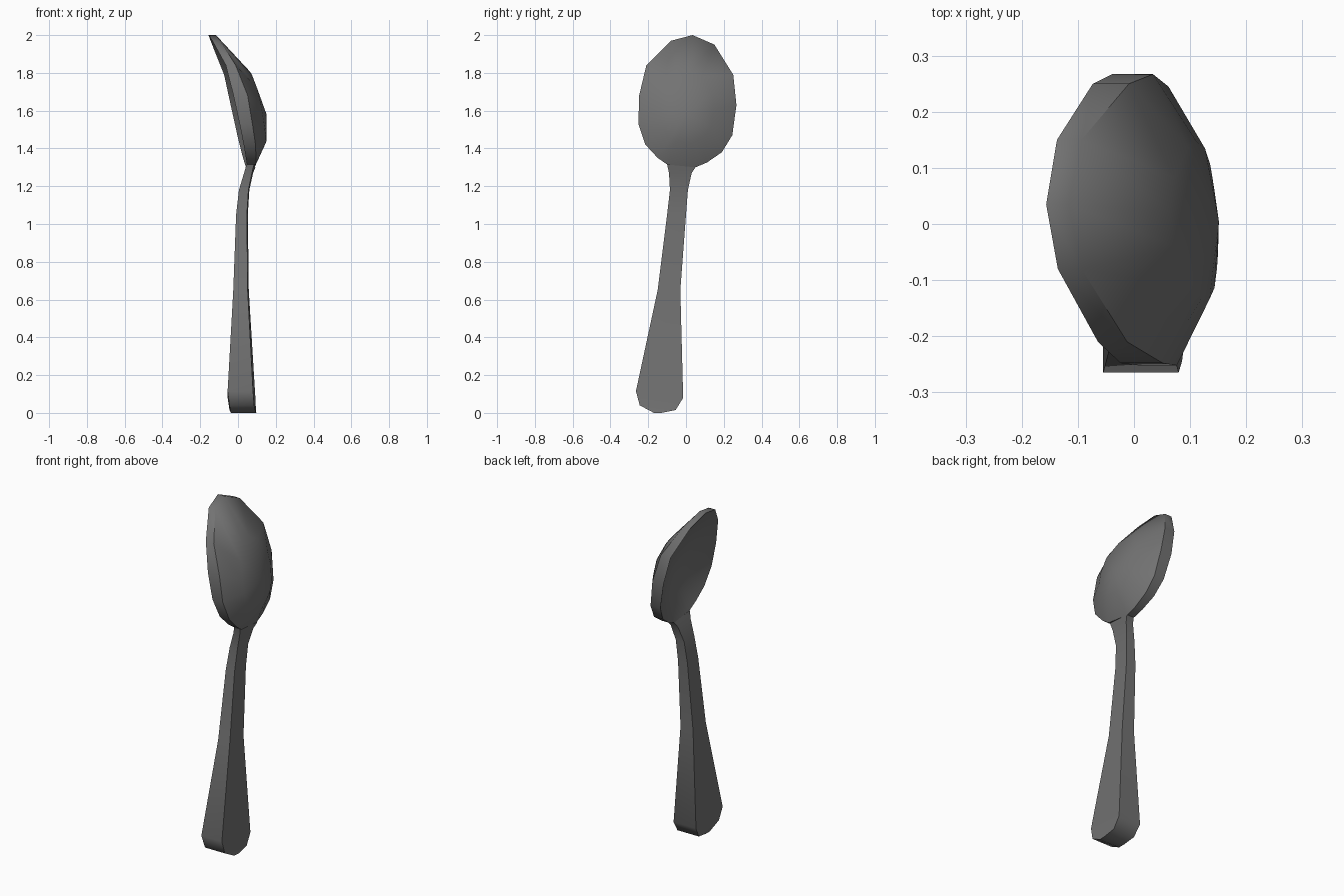
import bpy, bmesh, math

cube = bpy.data.objects.get("Cube")
if cube:
    bpy.data.objects.remove(cube, do_unlink=True)

metal = bpy.data.materials.new("dark grey metal")
metal.use_nodes = True
COLOUR = (0.17, 0.17, 0.17, 1)
metal.diffuse_color = COLOUR
metal.node_tree.nodes["Principled BSDF"].inputs["Base Color"].default_value = COLOUR


def finish(name, bm):
    """Turn a bmesh into a smooth object with sharp creases."""
    bmesh.ops.recalc_face_normals(bm, faces=bm.faces)
    mesh = bpy.data.meshes.new(name)
    bm.to_mesh(mesh)
    bm.free()
    mesh.materials.append(metal)
    mesh.shade_smooth()
    mesh.set_sharp_from_angle(angle=math.radians(52))
    obj = bpy.data.objects.new(name, mesh)
    bpy.context.collection.objects.link(obj)


def bridge(bm, a, b):
    for i in range(len(a)):
        j = (i + 1) % len(a)
        bm.faces.new((a[i], a[j], b[j], b[i]))


def lerp_table(table, z):
    """Piecewise linear lookup in (z, value) pairs."""
    for (z0, v0), (z1, v1) in zip(table, table[1:]):
        if z <= z1:
            break
    return v0 + (v1 - v0) * (z - z0) / (z1 - z0)


# Bowl: rim outline (y, z), with the lean of its two edges
RIM = [(.05, 1.3), (.11, 1.325), (.19, 1.38), (.245, 1.47), (.267, 1.63),
       (.25, 1.79), (.15, 1.95), (.035, 2.0), (-.08, 1.97), (-.21, 1.84),
       (-.248, 1.68), (-.252, 1.53), (-.215, 1.42), (-.15, 1.35), (-.1, 1.315)]
INNER = [(1.3, .045), (1.65, -.03), (1.83, -.07), (2.0, -.155)]
OUTER = [(1.3, .09), (1.4, .085), (1.69, .037), (1.8, 0), (2.0, -.115)]
CY, CZ = .005, 1.58
TWIST = .05


def bowl_ring(bm, edge, bulge, scale):
    ring = []
    for y, z in RIM:
        zz = CZ + (z - CZ) * scale
        yy = CY + (y - CY) * scale
        # follow the rim's lean, then swell toward the middle
        x = lerp_table(edge, zz) + bulge * (1 - scale ** 2) - TWIST * (yy - CY)
        ring.append(bm.verts.new((x, yy, zz)))
    return ring


# Dished shell: hollow inside, rounded outside
bm = bmesh.new()
sides = []
for edge, bulge in ((INNER, .09), (OUTER, .096)):
    rim = bowl_ring(bm, edge, bulge, 1)
    middle = bowl_ring(bm, edge, bulge, .54)
    bridge(bm, rim, middle)
    centre = bm.verts.new((lerp_table(edge, CZ) + bulge, CY, CZ))
    for i in range(len(middle)):
        bm.faces.new((middle[i], middle[(i + 1) % len(middle)], centre))
    sides.append(rim)
bridge(bm, *sides)
finish("bowl", bm)

# Handle: rows of (y left, z left, y right, z right, x min, x max)
ROWS = [(-.17, 0, -.13, 0, -.038, .097),
        (-.245, .04, -.055, .015, -.045, .095),
        (-.265, .115, -.015, .08, -.055, .092),
        (-.15, .65, -.03, .65, -.025, .057),
        (-.1, 1.05, 0, 1.05, -.01, .052),
        (-.085, 1.18, .01, 1.18, .005, .06),
        (-.09, 1.27, .03, 1.27, .032, .08),
        (-.1, 1.315, .05, 1.3, .045, .092)]
bm = bmesh.new()
loops = []
for yl, zl, yr, zr, x0, x1 in ROWS:
    # the outer face slants slightly across the handle
    x1_left = x1 - .05 * (yr - yl)
    loops.append([bm.verts.new(p) for p in
                  ((x0, yl, zl), (x1_left, yl, zl), (x1, yr, zr), (x0, yr, zr))])
for a, b in zip(loops, loops[1:]):
    bridge(bm, a, b)
bm.faces.new(loops[0])
bm.faces.new(loops[-1])
finish("handle", bm)
